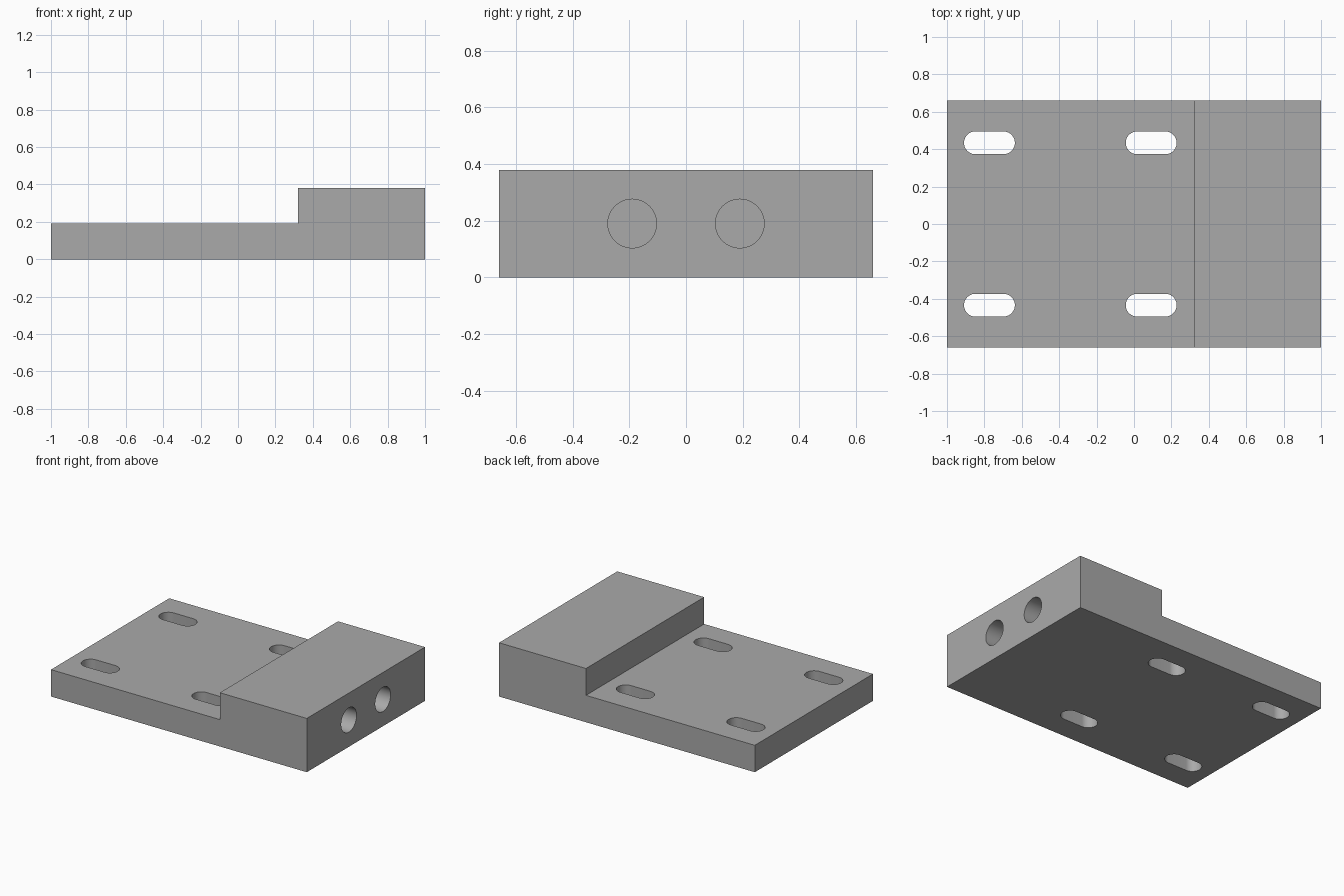
import bpy
import bmesh
import math

cube = bpy.data.objects.get("Cube")
if cube:
    bpy.data.objects.remove(cube, do_unlink=True)

HALF_Y = 0.66
PLATE_Z, BLOCK_Z, STEP_X = 0.19, 0.38, 0.32

# Single grey metal
metal = bpy.data.materials.new("grey metal")
metal.use_nodes = True
grey = (0.4, 0.4, 0.4, 1)
metal.diffuse_color = grey
metal.node_tree.nodes["Principled BSDF"].inputs["Base Color"].default_value = grey


def prism(name, points, offset):
    """Extrude a closed outline along the offset vector."""
    bm = bmesh.new()
    face = bm.faces.new([bm.verts.new(p) for p in points])
    result = bmesh.ops.extrude_face_region(bm, geom=[face])
    moved = [v for v in result["geom"] if isinstance(v, bmesh.types.BMVert)]
    bmesh.ops.translate(bm, verts=moved, vec=offset)
    bmesh.ops.recalc_face_normals(bm, faces=bm.faces)
    mesh = bpy.data.meshes.new(name)
    bm.to_mesh(mesh)
    bm.free()
    mesh.materials.append(metal)
    obj = bpy.data.objects.new(name, mesh)
    bpy.context.collection.objects.link(obj)
    return obj


def slot_outline(cx, cy, half_length, radius, z, steps=24):
    """Rounded slot running along x."""
    points = []
    for side, start in ((1, -math.pi / 2), (-1, math.pi / 2)):
        for i in range(steps + 1):
            a = start + math.pi * i / steps
            points.append((cx + side * (half_length - radius) + radius * math.cos(a),
                           cy + radius * math.sin(a), z))
    return points


def bore_outline(x, cy, cz, radius, steps=64):
    """Circle facing along x."""
    angles = [math.tau * i / steps for i in range(steps)]
    return [(x, cy + radius * math.cos(a), cz + radius * math.sin(a)) for a in angles]


# Stepped mounting plate
profile = [(-1, 0), (1, 0), (1, BLOCK_Z), (STEP_X, BLOCK_Z), (STEP_X, PLATE_Z), (-1, PLATE_Z)]
plate = prism("stepped_mounting_plate", [(x, -HALF_Y, z) for x, z in profile],
              (0, 2 * HALF_Y, 0))

# Four through slots and two blind bores
cutters = []
for side in (-1, 1):
    for cx in (-0.773, 0.092):
        cutters.append(prism("slot_cutter", slot_outline(cx, side * 0.434, 0.136, 0.061, -0.1),
                             (0, 0, 0.4)))
    cutters.append(prism("bore_cutter", bore_outline(0.6, side * 0.19, 0.19, 0.086),
                         (0.5, 0, 0)))

bpy.context.view_layer.objects.active = plate
for cutter in cutters:
    cut = plate.modifiers.new("cut", "BOOLEAN")
    cut.operation = "DIFFERENCE"
    cut.solver = "EXACT"
    cut.object = cutter
    bpy.ops.object.modifier_apply(modifier=cut.name)
    bpy.data.objects.remove(cutter, do_unlink=True)

# Smooth bore walls, crisp edges
bpy.ops.object.select_all(action="DESELECT")
plate.select_set(True)
bpy.ops.object.shade_smooth_by_angle(angle=math.radians(30))
